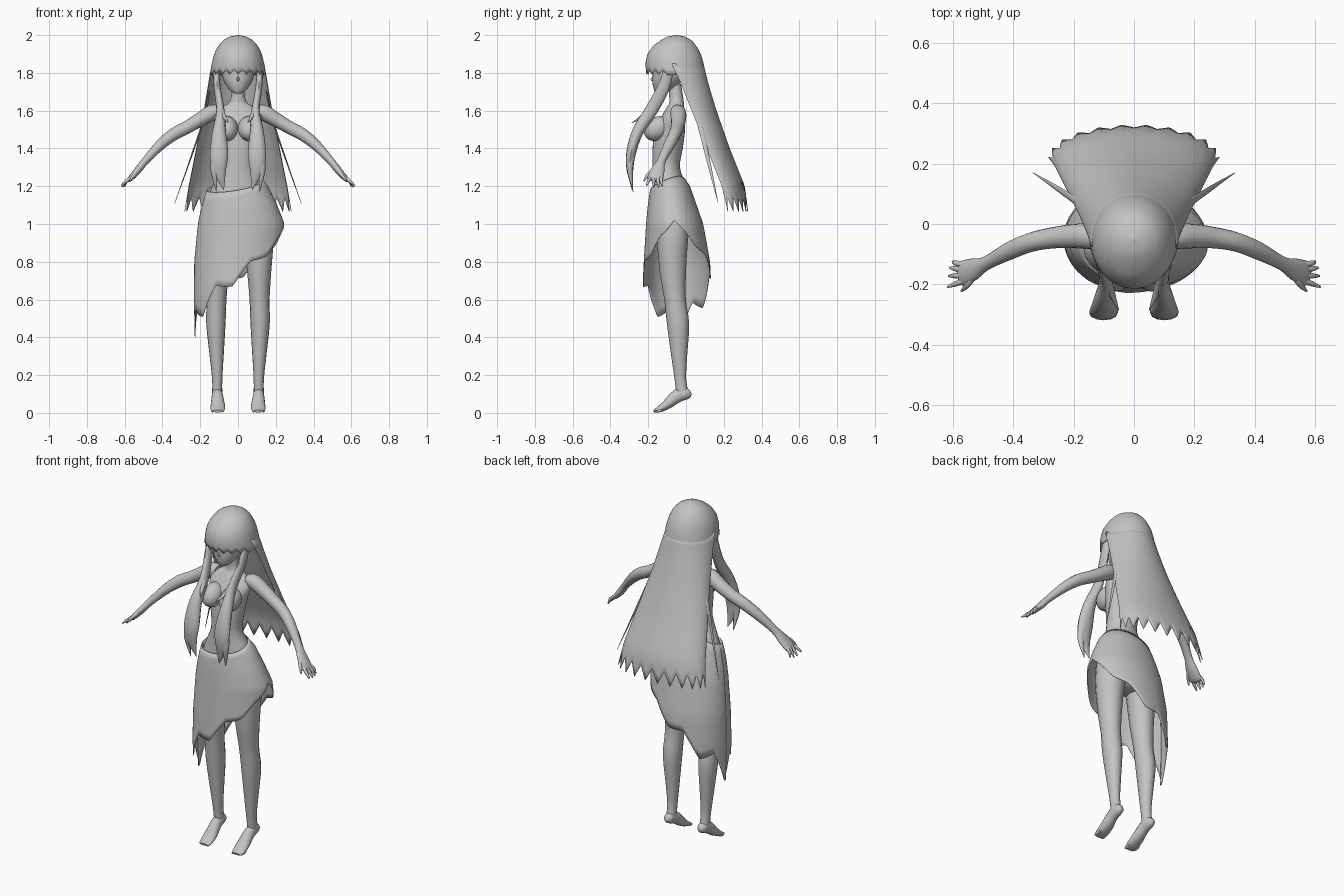
import bpy, bmesh, math
from mathutils import Vector

grey = bpy.data.materials.new("plain_grey")
grey.diffuse_color = (0.55, 0.55, 0.55, 1)


def finish(name, bm, mirror=False, thickness=0):
    bmesh.ops.remove_doubles(bm, verts=bm.verts, dist=0.0001)
    bmesh.ops.recalc_face_normals(bm, faces=bm.faces)
    me = bpy.data.meshes.new(name)
    bm.to_mesh(me)
    bm.free()
    ob = bpy.data.objects.new(name, me)
    bpy.context.collection.objects.link(ob)
    me.materials.append(grey)
    bpy.ops.object.select_all(action='DESELECT')
    ob.select_set(True)
    bpy.context.view_layer.objects.active = ob
    bpy.ops.object.shade_smooth_by_angle(angle=math.radians(50))
    if thickness:
        mod = ob.modifiers.new("thickness", 'SOLIDIFY')
        mod.thickness, mod.offset = thickness, 0
    if mirror:
        mod = ob.modifiers.new("mirror", 'MIRROR')
        mod.use_mirror_merge = False
    return ob


def spline(rows, steps=3):
    """Catmull-Rom curve through rows of numbers."""
    out = []
    for i in range(len(rows) - 1):
        p = [rows[max(0, min(len(rows) - 1, i + k))] for k in (-1, 0, 1, 2)]
        for s in range(steps):
            t = s / steps
            out.append([0.5 * (2 * b + (c - a) * t + (2 * a - 5 * b + 4 * c - d) * t * t
                               + (3 * b - a - 3 * c + d) * t ** 3) for a, b, c, d in zip(*p)])
    return out + [list(rows[-1])]


def tube(name, rows, ref=None, n=16, mirror=False):
    """Loft of ellipses, rows = x, y, z, radius a, radius b. Level rings unless ref is given."""
    rows = spline(rows)
    bm = bmesh.new()
    rings = []
    for i, (x, y, z, ra, rb) in enumerate(rows):
        a, b = Vector((1, 0, 0)), Vector((0, 1, 0))
        if ref:
            t = Vector(rows[min(i + 1, len(rows) - 1)][:3]) - Vector(rows[max(i - 1, 0)][:3])
            a = t.cross(Vector(ref)).normalized()
            b = a.cross(t).normalized()
        ra, rb = max(ra, 0.001), max(rb, 0.001)
        rings.append([bm.verts.new(Vector((x, y, z)) + a * ra * math.cos(2 * math.pi * k / n)
                                   + b * rb * math.sin(2 * math.pi * k / n)) for k in range(n)])
    for r, s in zip(rings, rings[1:]):
        for k in range(n):
            bm.faces.new((r[k], r[(k + 1) % n], s[(k + 1) % n], s[k]))
    bm.faces.new(rings[0])
    bm.faces.new(rings[-1])
    return finish(name, bm, mirror)


def section(table, z, u):
    """Point on an elliptical body, table = z, centre x, radius x, centre y, radius y."""
    for p, q in zip(table, table[1:]):
        if z >= q[0]:
            break
    t = (p[0] - z) / (p[0] - q[0])
    cx, rx, cy, ry = [a + (b - a) * t for a, b in zip(p[1:], q[1:])]
    return (cx + rx * math.cos(u), cy + ry * math.sin(u), z)


def sheet(name, table, top, hem, u0, u1, nu, nv, power=1):
    """Thin curved sheet between a top line and a ragged hem line."""
    bm = bmesh.new()
    grid = []
    for j in range(nv + 1):
        f = (j / nv) ** power
        row = []
        for i in range(nu + 1):
            u = u0 + (u1 - u0) * i / nu
            row.append(bm.verts.new(section(table, top(u) + (hem(u) - top(u)) * f, u)))
        grid.append(row)
    for r, s in zip(grid, grid[1:]):
        for i in range(nu):
            bm.faces.new((r[i], r[i + 1], s[i + 1], s[i]))
    return finish(name, bm, thickness=0.003)


def tooth(x):
    return abs((x % 1) * 2 - 1)


# Torso with neck
tube("torso", [(0, -.075, .91, .06, .05), (0, -.075, .95, .14, .1), (0, -.075, 1.03, .175, .118),
               (0, -.077, 1.1, .17, .112), (0, -.088, 1.2, .137, .09), (0, -.105, 1.3, .09, .073),
               (0, -.097, 1.4, .097, .08), (0, -.085, 1.5, .113, .08), (0, -.068, 1.57, .128, .062),
               (0, -.055, 1.62, .085, .045), (0, -.05, 1.65, .042, .038),
               (0, -.06, 1.74, .033, .034)], n=28)

# Bust
bm = bmesh.new()
bmesh.ops.create_uvsphere(bm, u_segments=20, v_segments=14, radius=0.06)
for v in bm.verts:
    v.co = Vector((v.co.x * .95 + .057, v.co.y * 1.2 - .152, v.co.z * 1.08 + .2 * v.co.y + 1.505))
finish("bust", bm, mirror=True)

# Head and nose
tube("head", [(0, -.145, 1.69, .012, .012), (0, -.125, 1.705, .04, .043), (0, -.102, 1.75, .072, .076),
              (0, -.085, 1.8, .086, .092), (0, -.075, 1.88, .09, .1), (0, -.07, 1.94, .06, .07)], n=24)
tube("nose", [(0, -.165, 1.79, .004, .006), (0, -.176, 1.765, .008, .012),
              (0, -.168, 1.755, .004, .006)], n=8)

# Arms
tube("arm", [(.095, -.048, 1.595, .03, .032), (.135, -.042, 1.59, .042, .042),
             (.2, -.04, 1.553, .038, .04), (.27, -.046, 1.512, .034, .035),
             (.34, -.06, 1.475, .033, .032), (.41, -.088, 1.42, .028, .03),
             (.49, -.13, 1.335, .02, .023), (.53, -.15, 1.285, .019, .037),
             (.57, -.164, 1.24, .014, .042), (.582, -.168, 1.228, .006, .03)], (0, 1, 0), mirror=True)

# Fingers and thumb: base y, tip x, tip y, tip z
for i, (by, tx, ty, tz) in enumerate([(-.135, .60, -.125, 1.2), (-.152, .61, -.145, 1.195),
                                      (-.171, .613, -.172, 1.195), (-.188, .617, -.208, 1.205)]):
    tube("finger_%d" % (i + 1), [(.562, by, 1.25, .01, .01), (.59, (by + ty) / 2, 1.228, .009, .009),
                                 (tx, ty, tz, .004, .004)], (0, 1, 0), 8, True)
tube("thumb", [(.525, -.165, 1.285, .012, .012), (.55, -.2, 1.26, .011, .01),
               (.572, -.222, 1.228, .004, .004)], (1, 0, 0), 8, True)

# Legs and tiptoe feet
tube("leg", [(.09, -.075, 1.04, .085, .095), (.108, -.072, .92, .08, .083), (.112, -.07, .75, .064, .07),
             (.114, -.058, .6, .053, .057), (.117, -.042, .47, .051, .059), (.113, -.036, .3, .037, .042),
             (.11, -.03, .18, .027, .031), (.11, -.018, .1, .027, .033)], mirror=True)
tube("foot", [(.11, .024, .112, .012, .012), (.11, .008, .105, .03, .026), (.109, -.045, .09, .035, .03),
              (.107, -.1, .045, .026, .037), (.107, -.14, .02, .017, .038),
              (.107, -.17, .009, .007, .03)], (1, 0, 0), mirror=True)
for i in range(4):
    x = .083 + .017 * i
    y = -.172 + .004 * i
    tube("toe_%d" % (i + 1), [(x, y + .035, .017, .01, .009), (x, y + .012, .011, .009, .009),
                              (x, y, .007, .004, .005)], (1, 0, 0), 8, True)

# Wrap skirt, short on one hip and long and ragged on the other
skirt = [(1.28, 0, .09, -.1, .065), (1.2, 0, .158, -.083, .103), (1.1, .008, .198, -.073, .128),
         (1.0, .017, .228, -.06, .15), (.8, .01, .24, -.048, .174), (.6, .005, .237, -.048, .184),
         (.3, -.01, .215, -.05, .15)]


def skirt_hem(u):
    t = abs(u) / math.pi
    return 1.02 - .55 * t - .13 * t * (tooth(u * 1.25 + .15) - .3)


sheet("skirt", skirt, lambda u: 1.21 + .03 * math.cos(u) + .03 * math.sin(u), skirt_hem,
      -math.pi, math.pi, 80, 14)

# Hair cap with a ragged fringe
cap = [(2.0, 0, 0, -.05, 0), (1.99, 0, .045, -.052, .048), (1.97, 0, .08, -.052, .083),
       (1.94, 0, .105, -.06, .115), (1.9, 0, .125, -.063, .14), (1.85, 0, .137, -.061, .153),
       (1.76, 0, .15, -.048, .157)]


def cap_hem(u):
    front = -math.sin(u)
    if front > .3:
        return 1.815 - .025 * tooth(u * 3.2)
    return 1.79


sheet("hair_cap", cap, lambda u: 2.0, cap_hem, -math.pi, math.pi, 80, 14, 2)

# Long back hair
back = [(1.86, 0, .136, -.08, .168), (1.75, 0, .155, -.03, .145), (1.6, 0, .18, .03, .13),
        (1.4, 0, .22, .11, .12), (1.2, 0, .26, .19, .12), (1.05, 0, .285, .225, .105)]
sheet("back_hair", back, lambda u: 1.85,
      lambda u: 1.14 - .075 * tooth(u * 11 / math.pi), 0, math.pi, 66, 16)

# Front locks with split tips
tube("front_lock", [(.118, -.085, 1.84, .025, .016), (.11, -.12, 1.72, .032, .018),
                    (.093, -.185, 1.6, .034, .022), (.1, -.255, 1.49, .03, .036),
                    (.1, -.29, 1.38, .026, .048), (.1, -.297, 1.29, .018, .038),
                    (.075, -.285, 1.18, .001, .001)], (1, 0, 0), 12, True)
tube("front_lock_tip", [(.11, -.285, 1.38, .02, .03), (.125, -.297, 1.29, .016, .022),
                        (.115, -.28, 1.17, .001, .001)], (1, 0, 0), 10, True)
tube("inner_lock", [(.095, -.165, 1.64, .02, .014), (.08, -.215, 1.58, .014, .014),
                    (.05, -.287, 1.535, .001, .001)], (1, 0, 0), 8, True)

# Thin side strands behind the shoulders
tube("side_strand", [(.15, .02, 1.7, .004, .012), (.18, .065, 1.56, .005, .014),
                     (.25, .115, 1.35, .004, .01), (.335, .17, 1.11, .001, .001)], (0, 1, 0), 8, True)
